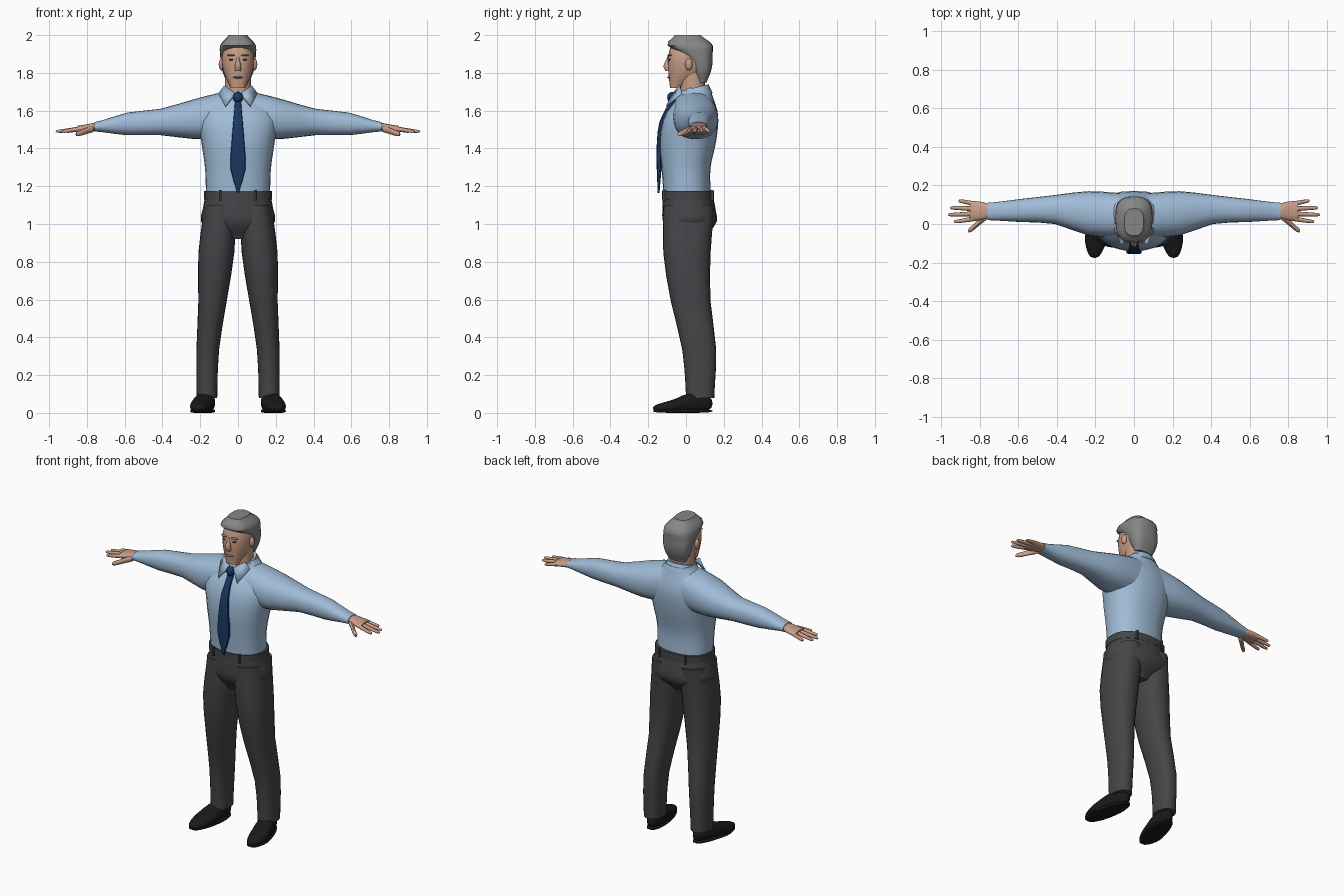
import bpy
import bmesh
from math import sin, cos, pi, radians, copysign

cube = bpy.data.objects.get("Cube")
if cube:
    bpy.data.objects.remove(cube, do_unlink=True)


def material(name, *rgb):
    mat = bpy.data.materials.new(name)
    mat.use_nodes = True
    mat.diffuse_color = (*rgb, 1)
    shader = mat.node_tree.nodes["Principled BSDF"]
    shader.inputs["Base Color"].default_value = (*rgb, 1)
    shader.inputs["Roughness"].default_value = .8
    return mat


skin = material("skin", .58, .34, .24)
lip_tone = material("lip_tone", .42, .2, .15)
grey_hair = material("grey_hair", .24, .24, .24)
blue_cotton = material("light_blue_cotton", .35, .5, .68)
navy_silk = material("navy_silk", .01, .04, .12)
charcoal_wool = material("charcoal_wool", .06, .06, .065)
black_leather = material("black_leather", .01, .01, .01)
dark_brown = material("dark_brown", .05, .03, .02)


def finish(name, bm, mat, mirror):
    """Turn a bmesh into a smooth shaded object, mirrored across x if asked."""
    bmesh.ops.recalc_face_normals(bm, faces=bm.faces)
    mesh = bpy.data.meshes.new(name)
    bm.to_mesh(mesh)
    bm.free()
    mesh.materials.append(mat)
    mesh.shade_smooth()
    mesh.set_sharp_from_angle(angle=radians(45))
    obj = bpy.data.objects.new(name, mesh)
    bpy.context.collection.objects.link(obj)
    if mirror:
        obj.modifiers.new("Mirror", 'MIRROR')
    return obj


def sample(values, f):
    """Smooth curve through evenly spaced values, at fraction f."""
    last = len(values) - 1
    i = min(int(f * last), max(last - 1, 0))
    t = f * last - i
    a, b, c, d = [values[min(max(k, 0), last)] for k in range(i - 1, i + 3)]
    return b + t / 2 * (c - a + t * (2 * a - 5 * b + 4 * c - d + t * (3 * (b - c) + d - a)))


def place(axis, t, u, v):
    return {"x": (t, u, v), "y": (u, t, v), "z": (u, v, t)}[axis]


def loft(name, mat, axis, span, u_low, u_high, v_low, v_high,
         power=2.3, sides=24, steps=12, dome=None, tilt=0, mirror=True):
    """Sweep a superellipse along an axis between four edge profiles."""
    bm = bmesh.new()
    loops = []
    for step in range(steps + 1):
        f = (1 - cos(pi * step / steps)) / 2
        t = span[0] + f * (span[1] - span[0])
        u0, u1, v0, v1 = [sample(p, f) for p in (u_low, u_high, v_low, v_high)]
        # A dome rounds off both ends of the sweep
        size = max((1 - abs(2 * f - 1) ** dome) ** (1 / dome), .1) if dome else 1
        loop = []
        for side in range(sides):
            angle = 2 * pi * side / sides
            c, s = [copysign(abs(k) ** (2 / power), k) for k in (cos(angle), sin(angle))]
            u = (u0 + u1 + c * size * (u1 - u0)) / 2
            v = (v0 + v1 + s * size * (v1 - v0)) / 2
            loop.append(bm.verts.new(place(axis, t + tilt * v, u, v)))
        loops.append(loop)
    for low, high in zip(loops, loops[1:]):
        for side in range(sides):
            after = (side + 1) % sides
            bm.faces.new((low[side], low[after], high[after], high[side]))
    bm.faces.new(loops[0])
    bm.faces.new(loops[-1])
    return finish(name, bm, mat, mirror)


def column(name, mat, bottom, top, width, front, back, **options):
    """Upright loft, symmetric about the middle."""
    loft(name, mat, "z", (bottom, top), [-w for w in width], width, front, back,
         mirror=False, **options)


def ball(name, mat, centre, radii, mirror=True):
    """Ellipsoid with the given radii."""
    (x0, x1), (y0, y1), (z0, z1) = [(c - r, c + r) for c, r in zip(centre, radii)]
    loft(name, mat, "x", (x0, x1), [y0], [y1], [z0], [z1],
         power=2, sides=12, steps=8, dome=2, mirror=mirror)


def finger(name, start, end, radius):
    """Tapered rounded rod reaching outwards along x."""
    tip = radius * .7
    (x0, y0, z0), (x1, y1, z1) = start, end
    loft(name, skin, "x", (x0, x1), [y0 - radius, y1 - tip], [y0 + radius, y1 + tip],
         [z0 - radius, z1 - tip], [z0 + radius, z1 + tip],
         power=2, sides=10, steps=8, dome=5)


# Shirt body and sleeves
column("shirt_body", blue_cotton, 1.16, 1.72,
       width=[.17, .175, .195, .21, .085],
       front=[-.12, -.13, -.14, -.11, -.01],
       back=[.13, .13, .16, .17, .13], steps=16)
loft("shirt_sleeve", blue_cotton, "x", (.06, .76),
     u_low=[-.07, -.06, 0, .01, .02], u_high=[.16, .17, .15, .13, .11],
     v_low=[1.45, 1.45, 1.47, 1.47, 1.49], v_high=[1.7, 1.66, 1.61, 1.59, 1.54])

# Collar band and folded collar points
column("collar_band", blue_cotton, 1.66, 1.71, width=[.105, .08],
       front=[-.06, -.04], back=[.14, .12], tilt=.25, steps=4)
bm = bmesh.new()
inner, point = (.01, -.064, 1.69), (.065, -.1, 1.62)
outer, upper = (.1, -.02, 1.69), (.07, -.03, 1.73)
bm.faces.new([bm.verts.new(corner) for corner in (inner, point, outer, upper)])
flap = finish("collar_point", bm, blue_cotton, mirror=True)
flap.modifiers.new("Thickness", 'SOLIDIFY').thickness = .008

# Necktie and knot
column("necktie", navy_silk, 1.165, 1.67,
       width=[.006, .04, .035, .025, .015],
       front=[-.15, -.155, -.155, -.14, -.08],
       back=[-.14, -.13, -.13, -.11, -.05], power=4, sides=12)
ball("necktie_knot", navy_silk, (0, -.075, 1.67), (.027, .025, .03), mirror=False)

# Trousers
column("trouser_hips", charcoal_wool, .92, 1.17,
       width=[.06, .19, .185, .17],
       front=[-.07, -.12, -.125, -.12], back=[.09, .16, .155, .14])
column("waistband", charcoal_wool, 1.13, 1.175, width=[.18],
       front=[-.127], back=[.148], steps=2)
loft("trouser_leg", charcoal_wool, "z", (.08, 1.1),
     u_low=[.11, .1, .06, .02, .01], u_high=[.22, .22, .21, .21, .18],
     v_low=[0, -.02, -.08, -.12, -.12], v_high=[.15, .16, .13, .13, .15])
for side, y in (("front", -.115), ("back", .136)):
    loft(side + "_belt_loop", charcoal_wool, "z", (1.125, 1.18), [.085], [.097],
         [y - .01], [y + .01], power=6, sides=8, steps=1)

# Shoes and soles, toes turned outwards
toe_to_heel = (-.175, .14)
shoe_inner, shoe_outer = [.16, .135, .12, .12], [.25, .255, .23, .2]
loft("shoe", black_leather, "y", toe_to_heel, shoe_inner, shoe_outer,
     [0], [.05, .07, .11, .1], dome=3)
loft("shoe_sole", black_leather, "y", toe_to_heel, shoe_inner, shoe_outer,
     [0], [.02], power=4, dome=3)

# Hands, with the four fingers fanned by rule
loft("palm", skin, "x", (.73, .85), u_low=[.035, .02, .015], u_high=[.1, .115, .12],
     v_low=[1.495, 1.487], v_high=[1.54, 1.52], sides=16, steps=6)
tips = {"little": .91, "ring": .955, "middle": .965, "index": .935}
for i, (name, reach) in enumerate(tips.items()):
    finger(name + "_finger", (.82, .105 - .026 * i, 1.505),
           (reach, .12 - .036 * i, 1.49), .013)
finger("thumb", (.76, .04, 1.505), (.86, -.035, 1.475), .02)

# Neck and head
column("neck", skin, 1.62, 1.8, width=[.07], front=[-.033], back=[.1], steps=4)
column("head", skin, 1.72, 1.98,
       width=[.04, .078, .086, .055],
       front=[-.085, -.094, -.094, -.07], back=[-.02, .11, .13, .1])

# Hair, whose front edge sinks into the head to form the hairline
column("hair", grey_hair, 1.75, 2,
       width=[.06, .08, .09, .095, .093, .05],
       front=[.06, .04, .02, -.03, -.1, -.06],
       back=[.11, .13, .14, .14, .14, .08], power=2.7, steps=16)

# Face details
column("nose", skin, 1.81, 1.89, width=[.016, .017, .01, .008],
       front=[-.11, -.12, -.108, -.097], back=[-.07], sides=12, steps=8)
ball("lips", lip_tone, (0, -.085, 1.776), (.028, .015, .006), mirror=False)
ball("ear", skin, (.087, .015, 1.845), (.015, .02, .032))
ball("eye", dark_brown, (.033, -.084, 1.87), (.014, .01, .005))
ball("eyebrow", grey_hair, (.035, -.085, 1.893), (.023, .014, .005))
